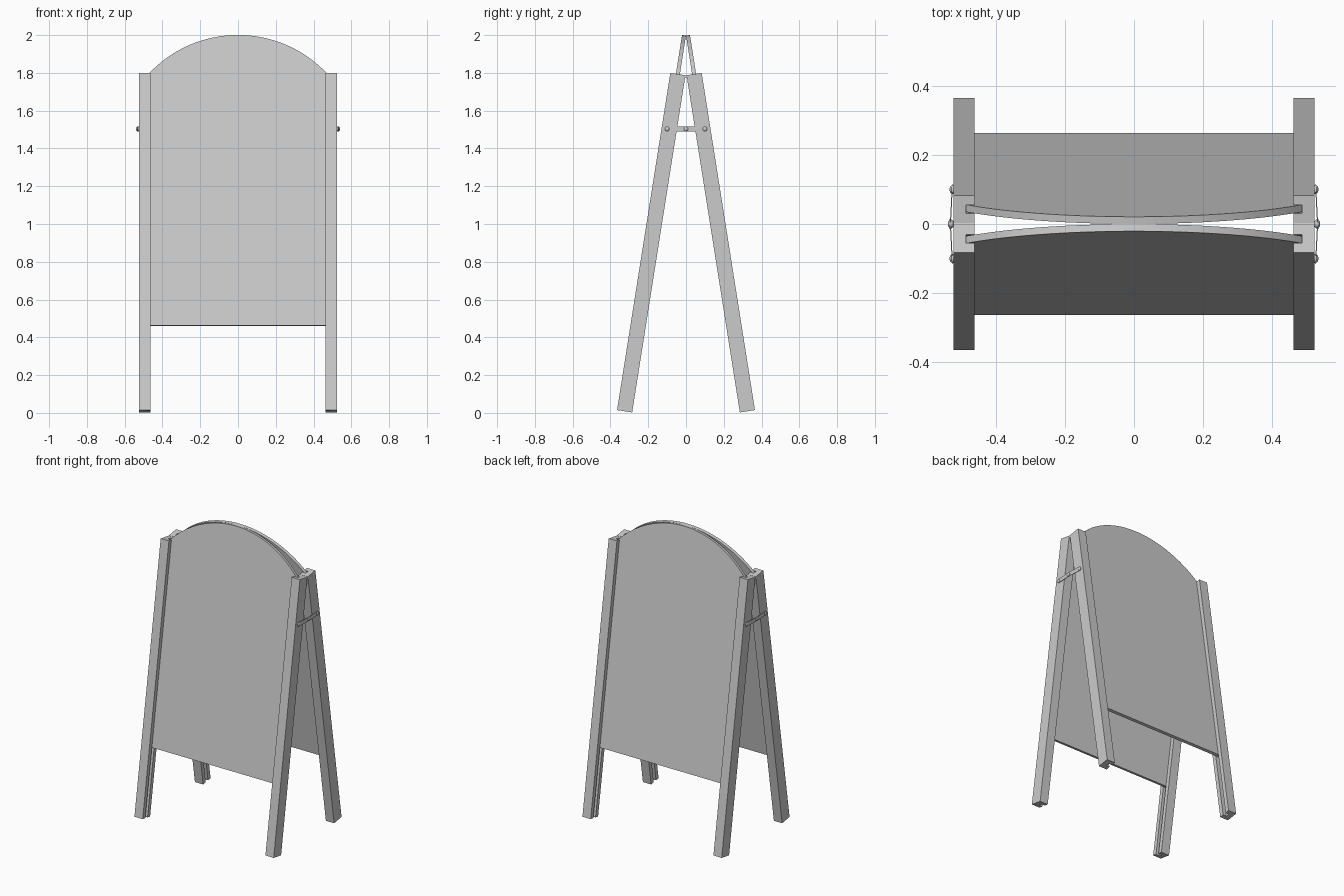
import bpy, bmesh
from math import radians, sin, cos, asin, pi
from mathutils import Matrix, Vector

if "Cube" in bpy.data.objects:
    bpy.data.objects.remove(bpy.data.objects["Cube"])

TILT = radians(8.98)


def frame(turn):
    # origin at the centre of the leg tops, local z running up the leaning side
    return (Matrix.Rotation(turn, 4, 'Z') @ Matrix.Translation((0, -0.043, 1.7935))
            @ Matrix.Rotation(-TILT, 4, 'X'))


def extrude(name, outline, move, matrix=Matrix()):
    bm = bmesh.new()
    face = bm.faces.new([bm.verts.new(p) for p in outline])
    new = bmesh.ops.extrude_face_region(bm, geom=[face])['geom']
    bmesh.ops.translate(bm, vec=move, verts=[v for v in new if isinstance(v, bmesh.types.BMVert)])
    bm.transform(matrix)
    bmesh.ops.recalc_face_normals(bm, faces=bm.faces)
    me = bpy.data.meshes.new(name)
    bm.to_mesh(me)
    bm.free()
    ob = bpy.data.objects.new(name, me)
    bpy.context.collection.objects.link(ob)
    return ob


def smooth(ob):
    bpy.ops.object.select_all(action='DESELECT')
    ob.select_set(True)
    bpy.context.view_layer.objects.active = ob
    bpy.ops.object.shade_smooth_by_angle(angle=radians(30))


# Arched board outline
HALF, PEAK, SHOULDER = 0.487, 0.208, -0.016
rise = PEAK - SHOULDER
R = (HALF ** 2 + rise ** 2) / (2 * rise)
sweep = asin(HALF / R)
N = 40
board = [(-HALF, -0.0105, -1.349), (HALF, -0.0105, -1.349)]
for i in range(N + 1):
    a = sweep * (1 - 2 * i / N)
    board.append((R * sin(a), -0.0105, PEAK - R + R * cos(a)))

# Leg cross-section with a full-length groove on the inner face
section = [(0.462, -0.0405), (0.524, -0.0405), (0.524, 0.0405), (0.462, 0.0405),
           (0.462, 0.0125), (0.488, 0.0125), (0.488, -0.0125), (0.462, -0.0125)]

for side, turn in (("front", 0), ("back", pi)):
    m = frame(turn)
    smooth(extrude(side + "_board", board, (0, 0.021, 0), m))
    for hand, s in (("right", 1), ("left", -1)):
        extrude(f"{side}_{hand}_leg", [(s * x, y, 0) for x, y in section], (0, 0, -1.807), m)


def dome(name, x, y, s, r, height):
    # Round rivet head
    bpy.ops.mesh.primitive_uv_sphere_add(segments=20, ring_count=12, radius=1,
                                         location=(s * x, y, 1.503), rotation=(0, pi / 2, 0))
    ob = bpy.context.object
    ob.name = name
    ob.scale = (r, r, height)
    smooth(ob)


def strap(name, s, d):
    # One half of the folding stay, round at both ends, from leg to centre
    w, pts = 0.014, []
    for end, start in ((0.1, -pi / 2), (0.0, pi / 2)):
        for i in range(11):
            a = start + pi * i / 10
            y = end + w * cos(a)
            pts.append((s * (0.531 - 0.05 * y), d * y, 1.503 + w * sin(a)))
    smooth(extrude(name, pts, (s * 0.003, 0, 0)))


for hand, s in (("right", 1), ("left", -1)):
    for side, d in (("front", -1), ("back", 1)):
        strap(f"{hand}_{side}_stay", s, d)
        dome(f"{hand}_{side}_rivet", 0.526, d * 0.1, s, 0.013, 0.009)
    dome(f"{hand}_centre_rivet", 0.531, 0, s, 0.013, 0.009)
    # Hinge barrel between the leg tops
    bpy.ops.mesh.primitive_cylinder_add(vertices=16, radius=0.007, depth=0.062,
                                        location=(s * 0.493, 0, 1.78), rotation=(0, pi / 2, 0))
    bpy.context.object.name = hand + "_hinge"
    smooth(bpy.context.object)
